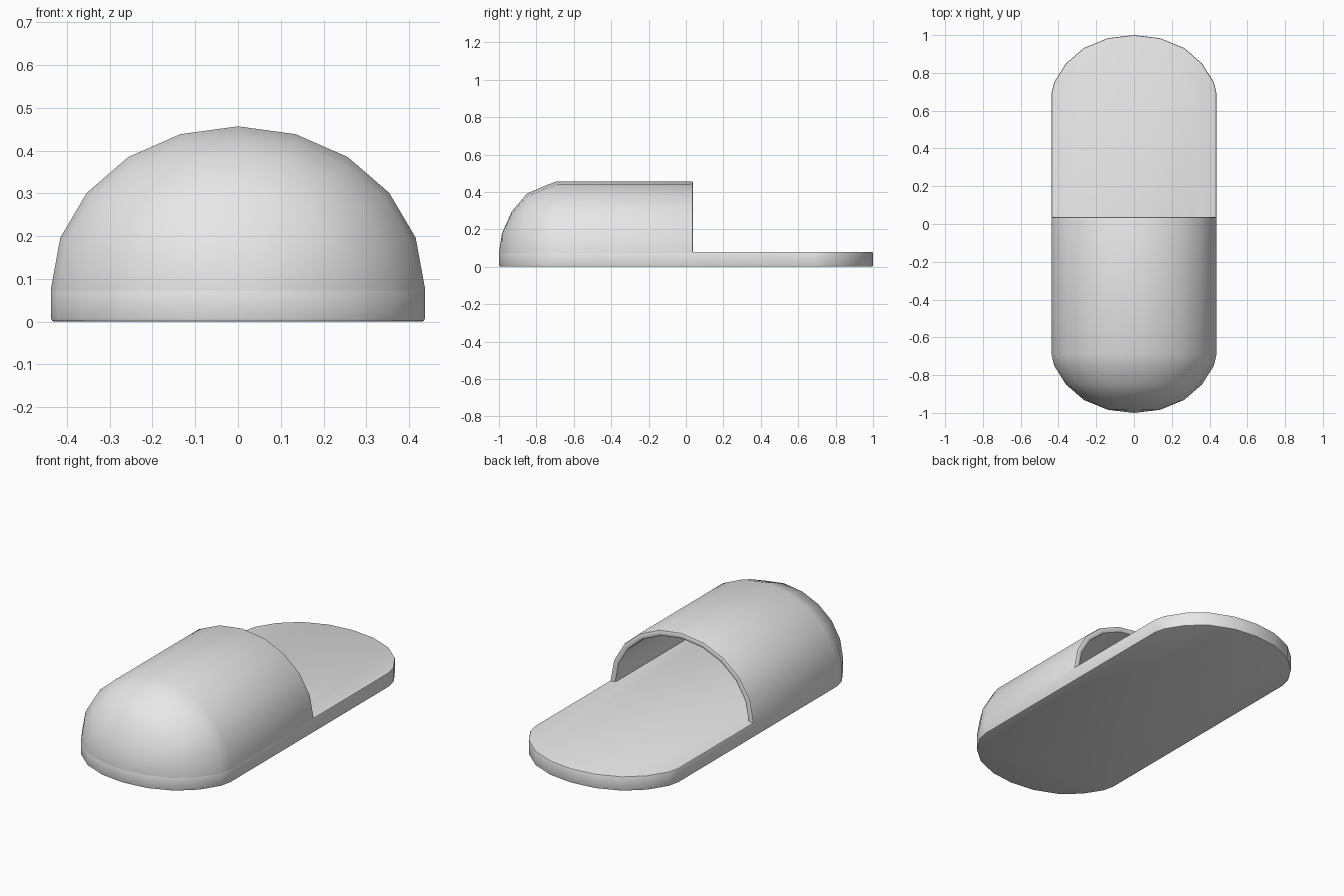
import bpy, bmesh, math

if "Cube" in bpy.data.objects:
    bpy.data.objects.remove(bpy.data.objects["Cube"])

HALF_W, RISE, SOLE_T, RIM_Y = 0.437, 0.377, 0.08, 0.038

grey = bpy.data.materials.new("light_grey")
grey.diffuse_color = (0.8, 0.8, 0.8, 1)
grey.use_nodes = True
grey.node_tree.nodes["Principled BSDF"].inputs["Base Color"].default_value = grey.diffuse_color

# Rounded toe/heel cap: (half width, distance from centre, height factor)
CAP = [(0.437, 0.69, 1.0), (0.423, 0.75, 0.94), (0.36, 0.85, 0.826),
       (0.265, 0.932, 0.57), (0.137, 0.984, 0.26), (0.0, 1.0, 0.0)]


def finish(bm, name, angle):
    bmesh.ops.recalc_face_normals(bm, faces=bm.faces)
    for f in bm.faces:
        f.smooth = True
    mesh = bpy.data.meshes.new(name)
    bm.to_mesh(mesh)
    bm.free()
    mesh.set_sharp_from_angle(angle=math.radians(angle))
    mesh.materials.append(grey)
    ob = bpy.data.objects.new(name, mesh)
    bpy.context.collection.objects.link(ob)
    return ob


# Sole: stadium outline, extruded, with softened rims
right = [(x, y) for x, y, _ in CAP]
outline = right + [(-x, y) for x, y in right[-2::-1]]
outline += [(-x, -y) for x, y in right] + [(x, -y) for x, y in right[-2::-1]]
bm = bmesh.new()
base = bm.faces.new([bm.verts.new((x, y, 0)) for x, y in outline])
ext = bmesh.ops.extrude_face_region(bm, geom=[base], use_keep_orig=True)
for v in ext["geom"]:
    if isinstance(v, bmesh.types.BMVert):
        v.co.z = SOLE_T
bmesh.ops.recalc_face_normals(bm, faces=bm.faces)
rims = [e for e in bm.edges if abs(e.verts[0].co.z - e.verts[1].co.z) < 1e-5]
bmesh.ops.bevel(bm, geom=rims, offset=0.007, segments=2, profile=0.5, affect='EDGES')
finish(bm, "sole", 35)

# Upper: arched hollow shell, outer skin -> rolled rim -> inner skin
bm = bmesh.new()


def arch(y, w, h):
    pts = [(w, SOLE_T - 0.008)]
    pts += [(w * math.cos(math.pi * i / 10), SOLE_T + h * math.sin(math.pi * i / 10))
            for i in range(11)]
    pts.append((-w, SOLE_T - 0.008))
    return [bm.verts.new((x, y, z)) for x, z in pts]


def cap_rings(inset):
    kw, kh = 1 - inset / HALF_W, 1 - inset / RISE
    ky = 1 - inset / 0.31
    return [arch(-0.69 - (y - 0.69) * ky, x * kw, RISE * s * kh) for x, y, s in reversed(CAP)]


def rim(y, inset):
    return arch(y, HALF_W - inset, RISE - inset)


WALL = 0.034
rings = cap_rings(0)
rings += [rim(RIM_Y - 0.012, 0), rim(RIM_Y - 0.003, 0.003), rim(RIM_Y, 0.011),
          rim(RIM_Y, WALL - 0.011), rim(RIM_Y - 0.003, WALL - 0.003), rim(RIM_Y - 0.012, WALL)]
rings += cap_rings(WALL)[::-1]
for a, b in zip(rings, rings[1:]):
    for i in range(len(a) - 1):
        bm.faces.new((a[i], a[i + 1], b[i + 1], b[i]))
bmesh.ops.remove_doubles(bm, verts=bm.verts, dist=1e-5)
bmesh.ops.dissolve_degenerate(bm, edges=bm.edges, dist=1e-5)
finish(bm, "upper", 50)
